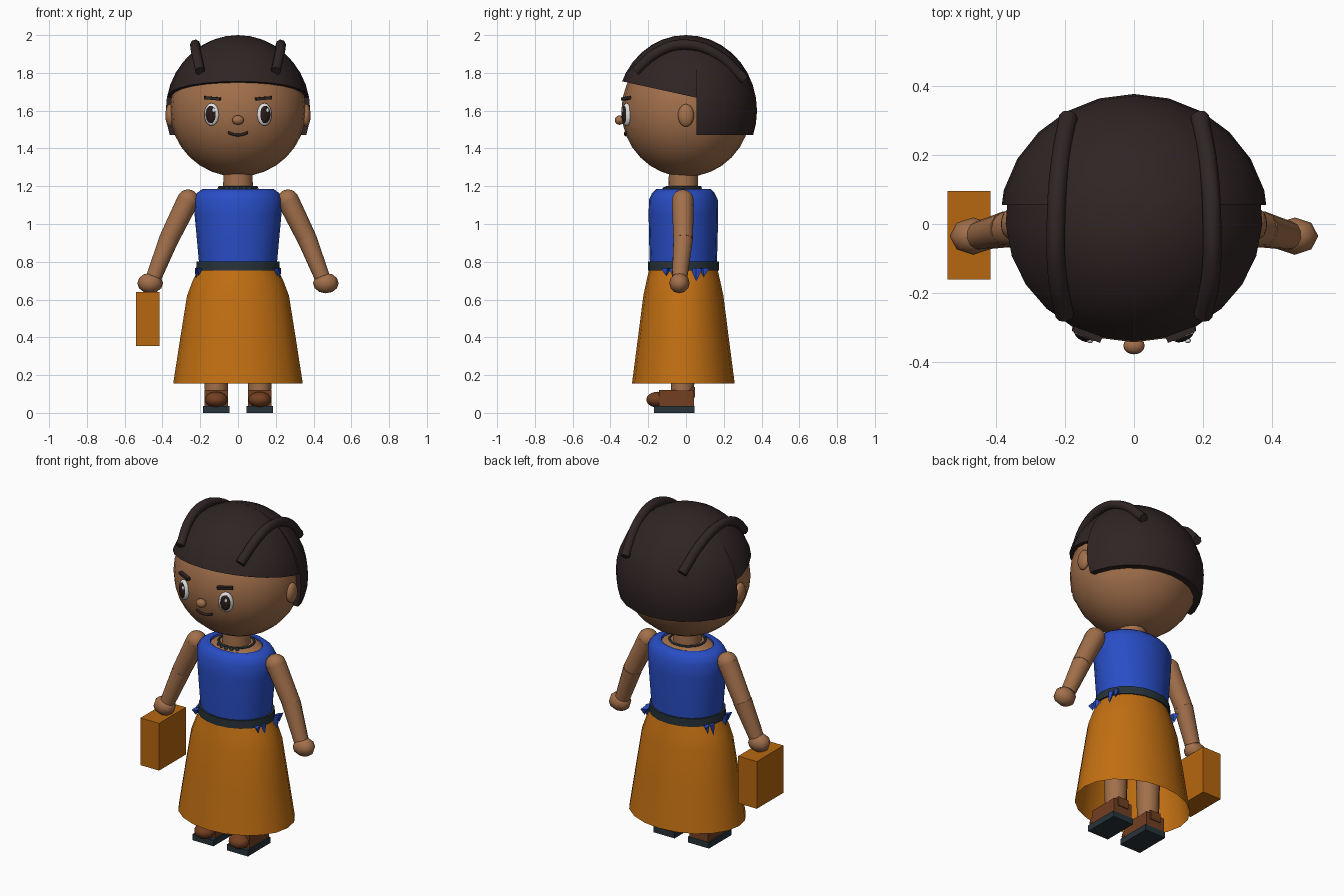
import bpy, bmesh, math
from mathutils import Matrix, Vector

if "Cube" in bpy.data.objects:
    bpy.data.objects.remove(bpy.data.objects["Cube"])


def material(name, r, g, b):
    m = bpy.data.materials.new(name)
    m.use_nodes = True
    m.diffuse_color = (r, g, b, 1)
    m.node_tree.nodes["Principled BSDF"].inputs["Base Color"].default_value = (r, g, b, 1)
    return m


SKIN = material("warm skin", .36, .16, .07)
HAIR = material("dark hair", .03, .018, .018)
BLUE = material("royal blue", .022, .075, .56)
SKIRT = material("ochre cloth", .54, .16, .006)
BAG = material("ochre leather", .47, .135, .005)
SLATE = material("dark slate", .02, .033, .042)
SHOE = material("shoe brown", .17, .05, .015)
WHITE = material("eye white", .75, .75, .75)
IRIS = material("iris brown", .022, .011, .01)


def finish(bm, name, mat, angle=40):
    bmesh.ops.recalc_face_normals(bm, faces=bm.faces)
    me = bpy.data.meshes.new(name)
    bm.to_mesh(me)
    bm.free()
    me.materials.append(mat)
    me.shade_smooth()
    me.set_sharp_from_angle(angle=math.radians(angle))
    ob = bpy.data.objects.new(name, me)
    bpy.context.collection.objects.link(ob)
    return ob


def place(loc, scale, turn=0, tilt=0):
    return (Matrix.Translation(loc) @ Matrix.Rotation(turn, 4, 'Z')
            @ Matrix.Rotation(tilt, 4, 'Y') @ Matrix.Diagonal((*scale, 1)))


def ball(name, mat, loc, scale, turn=0, seg=16, rings=10):
    bm = bmesh.new()
    bmesh.ops.create_uvsphere(bm, u_segments=seg, v_segments=rings, radius=1,
                              matrix=place(loc, scale, turn))
    return finish(bm, name, mat, 60)


def box(name, mat, loc, size, turn=0, tilt=0):
    bm = bmesh.new()
    bmesh.ops.create_cube(bm, size=1, matrix=place(loc, size, turn, tilt))
    return finish(bm, name, mat, 30)


def limb(name, mat, a, b, r1, r2, seg=12):
    a, b = Vector(a), Vector(b)
    d = b - a
    m = Matrix.Translation((a + b) / 2) @ d.to_track_quat('Z', 'Y').to_matrix().to_4x4()
    bm = bmesh.new()
    bmesh.ops.create_cone(bm, cap_ends=True, segments=seg, radius1=r1, radius2=r2,
                          depth=d.length, matrix=m)
    return finish(bm, name, mat)


def loft(name, mat, rings, y=-.014, seg=20, cap=True):
    """Stack of oval rings given as (z, x radius, y radius)."""
    bm = bmesh.new()
    rows = []
    for z, rx, ry in rings:
        rows.append([bm.verts.new((rx * math.cos(t), y + ry * math.sin(t), z))
                     for t in (2 * math.pi * i / seg for i in range(seg))])
    for lo, hi in zip(rows, rows[1:]):
        for i in range(seg):
            j = (i + 1) % seg
            bm.faces.new((lo[i], lo[j], hi[j], hi[i]))
    if cap:
        bm.faces.new(rows[-1])
    return finish(bm, name, mat, 50)


def tube(name, mat, pts, r, closed=False):
    cu = bpy.data.curves.new(name, 'CURVE')
    cu.dimensions = '3D'
    cu.bevel_depth, cu.bevel_resolution, cu.resolution_u = r, 2, 5
    cu.use_fill_caps = True
    s = cu.splines.new('BEZIER')
    s.bezier_points.add(len(pts) - 1)
    for p, co in zip(s.bezier_points, pts):
        p.co = co
        p.handle_left_type = p.handle_right_type = 'AUTO'
    s.use_cyclic_u = closed
    cu.materials.append(mat)
    ob = bpy.data.objects.new(name, cu)
    bpy.context.collection.objects.link(ob)
    return ob


# Head
HEAD, HEAD_R = Vector((0, 0, 1.6)), Vector((.36, .342, .35))
ball("head", SKIN, HEAD, HEAD_R, seg=24, rings=16)


def face_y(x, z):
    return -HEAD_R.y * math.sqrt(1 - (x / HEAD_R.x) ** 2 - ((z - HEAD.z) / HEAD_R.z) ** 2)


# Hair: an oval shell cut by planes, giving a raised fringe and a longer back
def hair_piece(name, radii, planes):
    bm = bmesh.new()
    bmesh.ops.create_uvsphere(bm, u_segments=24, v_segments=18, radius=1,
                              matrix=place(HEAD, radii))
    for co, no in planes:
        cut = bmesh.ops.bisect_plane(bm, geom=bm.verts[:] + bm.edges[:] + bm.faces[:],
                                     plane_co=co, plane_no=no, clear_outer=True)
        edges = [e for e in cut["geom_cut"] if isinstance(e, bmesh.types.BMEdge)]
        bmesh.ops.holes_fill(bm, edges=edges, sides=0)
    return finish(bm, name, HAIR)


hair_piece("hair_front", (.38, .368, .4),
           [((0, .06, 0), (0, 1, 0)), ((0, .05, 1.67), (0, -.22, -1))])
hair_piece("hair_back", (.39, .376, .4),
           [((0, .055, 0), (0, -1, 0)), ((0, 0, 1.47), (0, 0, -1))])

# Face
for s, side in ((1, "left"), (-1, "right")):
    tube(side + "_braid", HAIR, [(s * .2, -.265, 1.81), (s * .222, -.15, 1.91),
                                 (s * .226, -.01, 1.95), (s * .216, .16, 1.9),
                                 (s * .19, .31, 1.765)], .027)
    ball(side + "_ear", SKIN, (s * .36, 0, 1.575), (.025, .043, .06))
    turn = s * .4
    y = face_y(.14, 1.58)
    ball(side + "_eye", WHITE, (s * .14, y, 1.58), (.042, .02, .06), turn)
    ball(side + "_iris", IRIS, (s * .143, y - .009, 1.58), (.031, .016, .047), turn)
    ball(side + "_eye_glint", WHITE, (s * .143 + .014, y - .024, 1.602), (.009, .006, .012), turn)
    box(side + "_brow", HAIR, (s * .135, face_y(.135, 1.665) - .006, 1.665),
        (.088, .022, .016), turn, s * -.08)
ball("nose", SKIN, (0, -.352, 1.55), (.031, .025, .025))
tube("mouth", HAIR, [(x, face_y(x, z) - .002, z) for x, z in
                     ((-.052, 1.485), (-.025, 1.474), (0, 1.471), (.025, 1.474), (.052, 1.485))],
     .007)

# Neck and necklace
limb("neck", SKIN, (0, -.014, 1.15), (0, -.014, 1.3), .08, .076, 16)
loft("chest_top", SKIN, [(1.15, .18, .14), (1.18, .14, .115), (1.192, .09, .085)])
tube("necklace", SLATE, [(.1 * math.cos(t), -.014 + .092 * math.sin(t), 1.194)
                         for t in (math.pi * i / 4 for i in range(8))], .006, True)
for i in range(5):
    t = math.pi * (1.3 + .1 * i)
    ball("necklace_bead", SLATE, (.105 * math.cos(t), -.014 + .1 * math.sin(t), 1.187),
         (.012, .01, .01), seg=8, rings=6)

# Blouse, belt and skirt
loft("blouse", BLUE, [(.78, .205, .177), (.9, .216, .181), (1.05, .23, .184), (1.13, .235, .182),
                      (1.165, .217, .165), (1.184, .19, .146), (1.182, .155, .12),
                      (1.16, .15, .115)], cap=False)
loft("belt", SLATE, [(.755, .19, .16), (.755, .222, .188), (.802, .219, .188),
                     (.802, .19, .16)], cap=False)
loft("skirt", SKIRT, [(.155, .343, .272), (.4, .305, .24), (.62, .27, .212), (.7, .24, .195),
                      (.77, .205, .178)], cap=False)

# Pointed blouse hem showing under the belt at both sides
for s in (1, -1):
    for y, tip in ((-.105, .725), (-.06, .695), (.055, .69), (.095, .72)):
        bm = bmesh.new()
        h = .765 - tip
        bmesh.ops.create_cone(bm, cap_ends=True, segments=4, radius1=0.001, radius2=1, depth=1,
                              matrix=place((s * (.232 - abs(y) * .25), y, tip + h / 2),
                                           (.016, .03, h), -s * y * 4, -s * .15))
        finish(bm, "blouse_hem_point", BLUE, 20)

# Arms, legs and shoes
for s, side in ((1, "left"), (-1, "right")):
    shoulder, elbow, wrist = (s * .265, -.017, 1.125), (s * .366, -.015, .92), (s * .445, -.033, .72)
    ball(side + "_shoulder", SKIN, shoulder, (.058, .058, .058), seg=12)
    limb(side + "_upper_arm", SKIN, shoulder, elbow, .058, .052)
    ball(side + "_elbow", SKIN, elbow, (.05, .05, .05), seg=12)
    limb(side + "_forearm", SKIN, elbow, wrist, .053, .042)
    ball(side + "_hand", SKIN, (s * .465, -.035, .687), (.068, .054, .054), seg=8, rings=6)
    x = s * .115
    limb(side + "_leg", SKIN, (x, -.018, .08), (x, -.018, .7), .06, .075)
    box(side + "_sole", SLATE, (x, -.0625, .018), (.14, .215, .036))
    box(side + "_shoe", SHOE, (x, -.05, .078), (.124, .185, .085))
    box(side + "_heel_strap", SHOE, (x, .035, .11), (.07, .026, .055))
    ball(side + "_toe", SHOE, (x, -.15, .07), (.06, .06, .042))

# Carried bag
box("bag", BAG, (-.4775, -.0325, .497), (.125, .255, .285))
